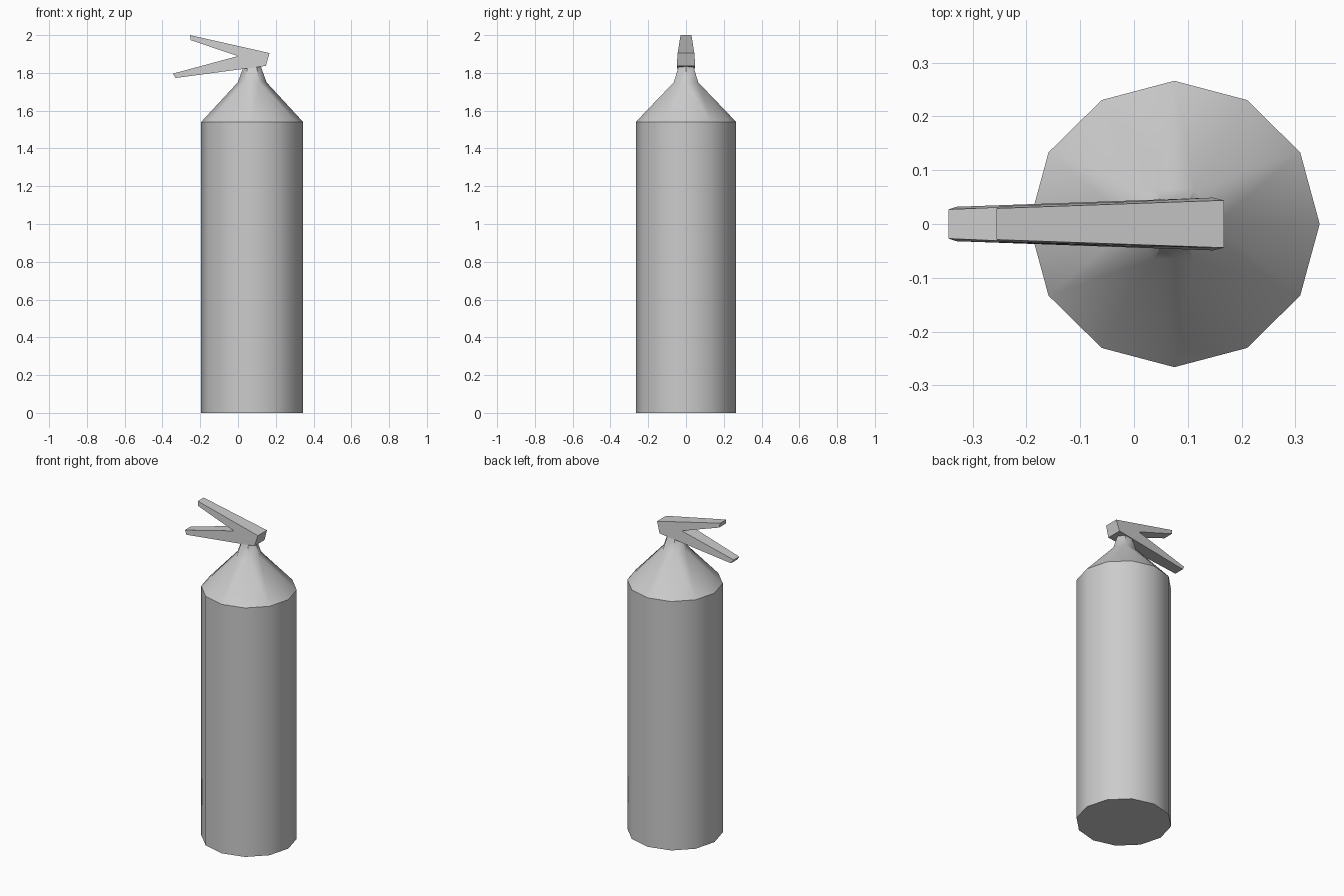
import bpy
import bmesh
from math import cos, sin, pi

cube = bpy.data.objects.get("Cube")
if cube:
    bpy.data.objects.remove(cube, do_unlink=True)

AXIS_X = 0.075
SIDES = 12

# One plain grey for the whole model
grey = bpy.data.materials.new("plain_grey")
grey.use_nodes = True
colour = (0.6, 0.6, 0.6, 1)
grey.diffuse_color = colour
grey.node_tree.nodes["Principled BSDF"].inputs["Base Color"].default_value = colour


def finish(name, bm, smooth_angle=None):
    bmesh.ops.recalc_face_normals(bm, faces=bm.faces)
    mesh = bpy.data.meshes.new(name)
    bm.to_mesh(mesh)
    bm.free()
    mesh.materials.append(grey)
    obj = bpy.data.objects.new(name, mesh)
    bpy.context.collection.objects.link(obj)
    if smooth_angle:
        bpy.ops.object.select_all(action="DESELECT")
        obj.select_set(True)
        bpy.context.view_layer.objects.active = obj
        bpy.ops.object.shade_smooth_by_angle(angle=smooth_angle)
    return obj


def ring(bm, radius, z, sides):
    return [bm.verts.new((AXIS_X + radius * cos(2 * pi * i / sides),
                          radius * sin(2 * pi * i / sides) * 0.985, z))
            for i in range(sides)]


def bridge(bm, low, high):
    n = len(low)
    for i in range(n):
        j = (i + 1) % n
        bm.faces.new((low[i], low[j], high[j], high[i]))


# Cylinder body, sloping shoulder and six-sided neck in one shell
bm = bmesh.new()
base = ring(bm, 0.27, 0, SIDES)
rim = ring(bm, 0.27, 1.54, SIDES)
neck = ring(bm, 0.076, 1.75, SIDES // 2)
tip = ring(bm, 0.042, 1.845, SIDES // 2)
bm.faces.new(base)
bridge(bm, base, rim)
for k in range(SIDES // 2):
    a, mid, b = rim[2 * k], rim[2 * k + 1], rim[(2 * k + 2) % SIDES]
    n0, n1 = neck[k], neck[(k + 1) % len(neck)]
    for tri in ((a, mid, n0), (mid, n1, n0), (mid, b, n1)):
        bm.faces.new(tri)
bridge(bm, neck, tip)
bm.faces.new(tip)
finish("tank_body", bm, 0.62)

# Forked squeeze handle: x, z and half width of each outline corner
outline = [(-0.255, 2.0, 0.029), (0.167, 1.905, 0.044), (0.147, 1.837, 0.049),
           (-0.33, 1.773, 0.032), (-0.345, 1.796, 0.027), (0.0, 1.889, 0.042),
           (-0.25, 1.973, 0.033)]
bm = bmesh.new()
front = [bm.verts.new((x, -w, z)) for x, z, w in outline]
back = [bm.verts.new((x, w, z)) for x, z, w in outline]
bm.faces.new(front)
bm.faces.new(back[::-1])
bridge(bm, front, back)
finish("squeeze_handle", bm)
